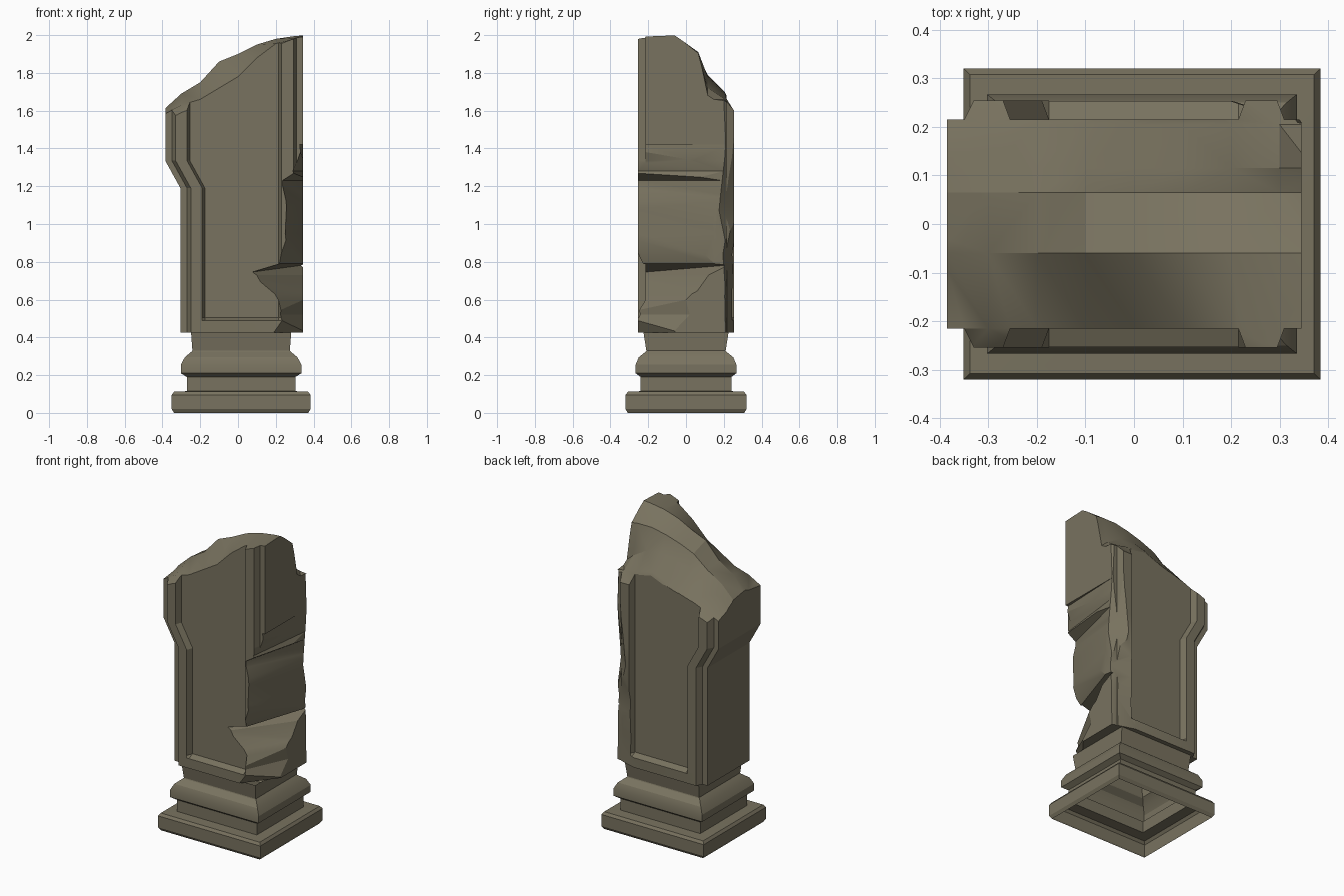
import bpy, bmesh, math

if "Cube" in bpy.data.objects:
    bpy.data.objects.remove(bpy.data.objects["Cube"])

stone = bpy.data.materials.new("weathered stone")
stone.diffuse_color = (0.19, 0.17, 0.115, 1)
stone.use_nodes = True
stone.node_tree.nodes["Principled BSDF"].inputs["Base Color"].default_value = stone.diffuse_color


def loft(name, rings, caps=True, triangulate=False):
    """Skin a series of closed rings with equal point counts."""
    bm = bmesh.new()
    vr = [[bm.verts.new(p) for p in r] for r in rings]
    n = len(rings[0])
    for a, b in zip(vr, vr[1:]):
        for i in range(n):
            j = (i + 1) % n
            bm.faces.new((a[i], a[j], b[j], b[i]))
    if caps:
        bm.faces.new(vr[0])
        bm.faces.new(vr[-1])
    bmesh.ops.recalc_face_normals(bm, faces=bm.faces)
    if triangulate:
        bmesh.ops.triangulate(bm, faces=bm.faces)
    me = bpy.data.meshes.new(name)
    bm.to_mesh(me)
    bm.free()
    me.materials.append(stone)
    ob = bpy.data.objects.new(name, me)
    bpy.context.collection.objects.link(ob)
    return ob


def cut(target, cutter):
    """Subtract cutter from target, then discard the cutter."""
    cutter.hide_render = True
    m = target.modifiers.new("cut", 'BOOLEAN')
    m.operation = 'DIFFERENCE'
    m.solver = 'EXACT'
    m.object = cutter
    bpy.context.view_layer.objects.active = target
    bpy.ops.object.modifier_apply(modifier=m.name)
    bpy.data.objects.remove(cutter, do_unlink=True)


# moulded base, open underneath: z, half width x, half width y
base_profile = [
    (0.0, 0.355, 0.308), (0.02, 0.3675, 0.32), (0.095, 0.3675, 0.32),
    (0.112, 0.355, 0.308), (0.115, 0.287, 0.24), (0.19, 0.287, 0.24),
    (0.21, 0.319, 0.267), (0.255, 0.319, 0.267), (0.295, 0.298, 0.25),
    (0.325, 0.262, 0.212), (0.33, 0.258, 0.21), (0.425, 0.265, 0.225)]
CX = 0.0165
base = loft("moulded_base", [
    [(CX + sx * hx, sy * hy, z) for sx, sy in ((-1, -1), (1, -1), (1, 1), (-1, 1))]
    for z, hx, hy in base_profile], caps=False)


# shaft cross-section with raised frames; left part shifts out higher up
def section(z, shift, panel_y):
    left = [(-0.305, 0.215), (-0.27, 0.215), (-0.25, 0.255), (-0.19, 0.255),
            (-0.175, panel_y)]
    right = [(0.215, panel_y), (0.23, 0.255), (0.295, 0.255), (0.31, 0.215),
             (0.345, 0.215)]
    half = [(x - shift, y) for x, y in left] + right
    return ([(x, -y, z) for x, y in half]
            + [(x, y, z) for x, y in reversed(half)])


shaft = loft("broken_shaft", [
    section(0.425, 0, 0.254), section(0.488, 0, 0.254), section(0.505, 0, 0.215),
    section(1.19, 0, 0.215), section(1.335, 0.08, 0.215), section(2.06, 0.08, 0.215)])

# broken top: heights in rows across y, columns across x
xs = [-0.41, -0.3, -0.2, -0.1, 0.0, 0.1, 0.2, 0.3, 0.37]
rows = [
    (-0.265, [1.55, 1.58, 1.62, 1.68, 1.75, 1.86, 1.94, 1.98, 1.99]),
    (-0.215, [1.57, 1.63, 1.66, 1.72, 1.78, 1.88, 1.955, 1.985, 1.995]),
    (-0.06, [1.59, 1.69, 1.75, 1.86, 1.90, 1.95, 1.98, 1.995, 2.0]),
    (0.065, [1.57, 1.68, 1.74, 1.82, 1.86, 1.89, 1.91, 1.91, 1.90]),
    (0.115, [1.54, 1.63, 1.70, 1.74, 1.77, 1.79, 1.78, 1.72, 1.66]),
    (0.205, [1.51, 1.56, 1.60, 1.63, 1.66, 1.70, 1.68, 1.66, 1.65]),
    (0.265, [1.48, 1.51, 1.54, 1.56, 1.57, 1.58, 1.59, 1.59, 1.56])]
top_cutter = loft("top_cutter", [
    [(x, y, hs[i]) for y, hs in rows] + [(x, 0.265, 2.4), (x, -0.265, 2.4)]
    for i, x in enumerate(xs)], triangulate=True)
cut(shaft, top_cutter)


# worn right-hand corners: z, where the break meets front/back, where it meets the side
def corner_cutter(name, stations):
    rings = []
    for z, xf, yr, side in stations:
        ax, ay, bx, by = xf, side * 0.255, 0.345, side * yr
        dx, dy = bx - ax, by - ay
        rings.append([(ax - 0.4 * dx, ay - 0.4 * dy, z),
                      (bx + 0.4 * dx, by + 0.4 * dy, z), (0.6, side * 0.6, z)])
    return loft(name, rings, triangulate=True)


front_wear = [(0.4, 0.17, 0.03), (0.52, 0.22, -0.02), (0.63, 0.17, -0.03),
              (0.73, 0.07, -0.12), (0.79, 0.21, -0.15), (0.95, 0.25, -0.15),
              (1.12, 0.255, -0.16), (1.23, 0.235, -0.19), (1.28, 0.29, -0.20),
              (1.42, 0.325, -0.225)]
back_wear = [(0.4, 0.2, 0.21), (0.62, 0.19, 0.205), (0.84, 0.2, 0.195),
             (1.07, 0.255, 0.175), (1.35, 0.285, 0.205), (1.65, 0.30, 0.20)]
cut(shaft, corner_cutter("front_corner_cutter", [(z, a, b, -1) for z, a, b in front_wear]))
cut(shaft, corner_cutter("back_corner_cutter", [(z, a, b, 1) for z, a, b in back_wear]))

# smooth gentle breaks, keep carved edges crisp
for ob in (base, shaft):
    bpy.ops.object.select_all(action='DESELECT')
    ob.select_set(True)
    bpy.context.view_layer.objects.active = ob
    bpy.ops.object.shade_smooth_by_angle(angle=math.radians(25))
